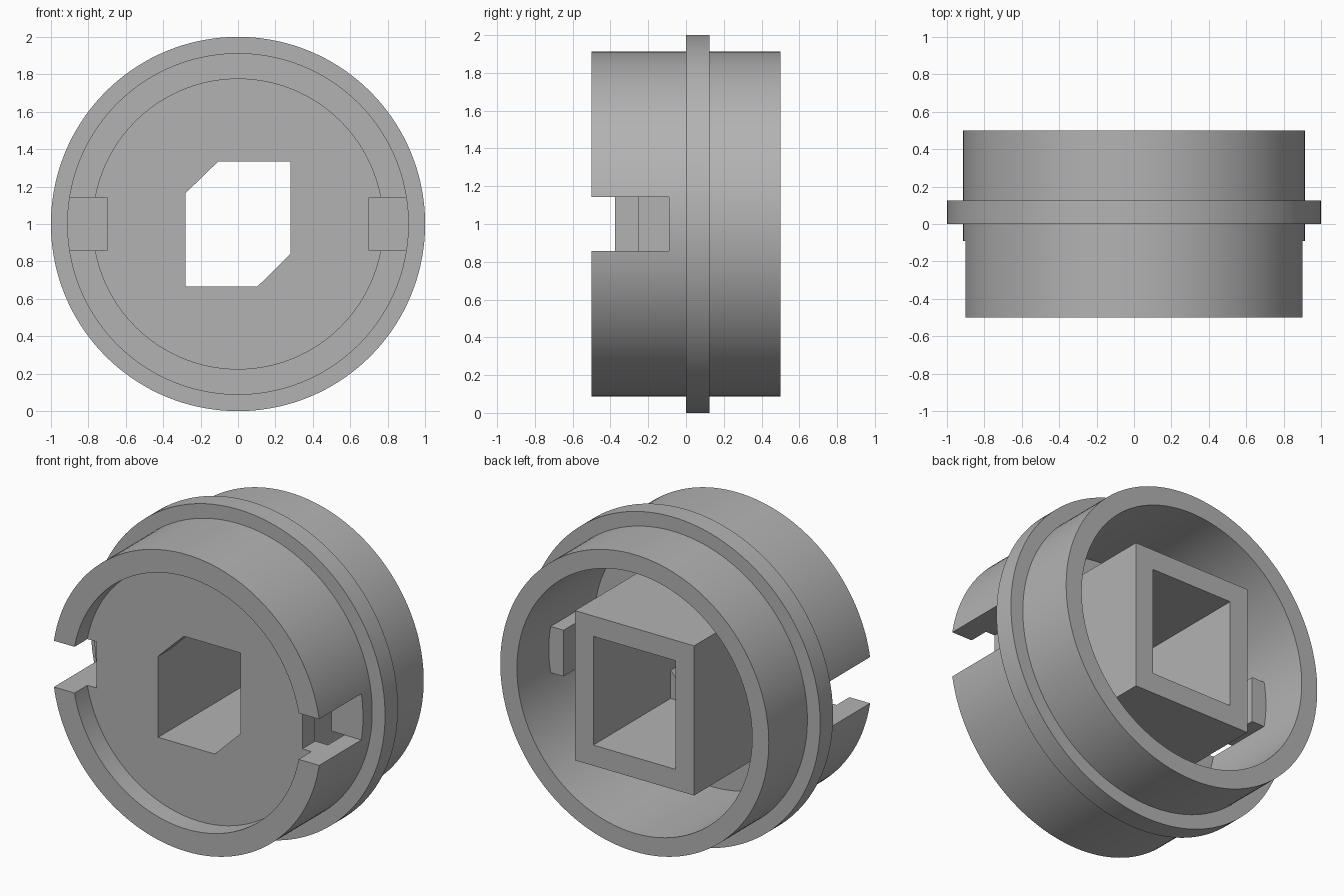
import bpy, bmesh, math
from mathutils import Matrix, Vector

if "Cube" in bpy.data.objects:
    bpy.data.objects.remove(bpy.data.objects["Cube"], do_unlink=True)

CENTRE_Z = 1.0
SLOT = 0.142          # half height of the side slots
SLOT_END = -0.09      # how far back the slots reach

grey = bpy.data.materials.new("plain grey")
grey.use_nodes = True
grey.diffuse_color = (0.45, 0.45, 0.45, 1)
grey.node_tree.nodes["Principled BSDF"].inputs["Base Color"].default_value = grey.diffuse_color


def finish(bm, name):
    bmesh.ops.recalc_face_normals(bm, faces=bm.faces)
    mesh = bpy.data.meshes.new(name)
    bm.to_mesh(mesh)
    bm.free()
    mesh.materials.append(grey)
    obj = bpy.data.objects.new(name, mesh)
    bpy.context.collection.objects.link(obj)
    return obj


def prism(name, outline, y0, y1):
    """Extrude an (x, z) outline, measured from the axis, along y."""
    bm = bmesh.new()
    face = bm.faces.new([bm.verts.new((x, y0, CENTRE_Z + z)) for x, z in outline])
    out = bmesh.ops.extrude_face_region(bm, geom=[face])
    moved = [g for g in out["geom"] if isinstance(g, bmesh.types.BMVert)]
    bmesh.ops.translate(bm, verts=moved, vec=(0, y1 - y0, 0))
    return finish(bm, name)


def rect(x0, x1, z0, z1):
    return [(x0, z0), (x1, z0), (x1, z1), (x0, z1)]


def lathe(name, profile, steps=144):
    """Revolve a closed (radius, y) profile around the y axis."""
    bm = bmesh.new()
    verts = [bm.verts.new((r, y, CENTRE_Z)) for r, y in profile]
    edges = [bm.edges.new((v, verts[i - 1])) for i, v in enumerate(verts)]
    bmesh.ops.spin(bm, geom=verts + edges, cent=(0, 0, CENTRE_Z), axis=(0, 1, 0),
                   angle=math.tau, steps=steps)
    bmesh.ops.remove_doubles(bm, verts=bm.verts, dist=1e-4)
    return finish(bm, name)


def cut(obj, cutter):
    mod = obj.modifiers.new("cut", "BOOLEAN")
    mod.operation = "DIFFERENCE"
    mod.solver = "EXACT"
    mod.object = cutter
    bpy.context.view_layer.objects.active = obj
    bpy.ops.object.modifier_apply(modifier=mod.name)
    bpy.data.objects.remove(cutter, do_unlink=True)


# Barrel with its flange, front lip and recessed front disc
barrel = lathe("barrel", [
    (0.2, -0.375), (0.775, -0.375), (0.775, -0.5), (0.913, -0.5),
    (0.913, 0), (1, 0), (1, 0.125), (0.913, 0.125),
    (0.913, 0.5), (0.8, 0.5), (0.8, -0.25), (0.2, -0.25)])

# Keyed opening: a rectangle with two opposite corners cut off
keyhole = [(-0.28, 0.165), (-0.105, 0.335), (0.28, 0.335),
           (0.28, -0.16), (0.105, -0.333), (-0.28, -0.333)]
cut(barrel, prism("keyhole_cutter", keyhole, -0.6, -0.1))

# Side slots in the barrel, with a stop lug behind each
for side, label in ((1, "left"), (-1, "right")):
    lo, hi = sorted((side * 0.7, side * 1.2))
    cut(barrel, prism("slot_cutter", rect(lo, hi, -SLOT, SLOT), -0.7, SLOT_END))
    lo, hi = sorted((side * 0.7, side * 0.81))
    prism(label + "_lug", rect(lo, hi, -SLOT, SLOT), SLOT_END, 0.19)

# Rectangular socket on the back of the disc
socket = prism("socket", rect(-0.405, 0.405, -0.46, 0.46), -0.25, 0.5)
cut(socket, prism("socket_cutter", rect(-0.28, 0.28, -0.333, 0.335), -0.6, 0.8))

# Smooth round walls, crisp edges
bpy.ops.object.select_all(action="DESELECT")
barrel.select_set(True)
bpy.context.view_layer.objects.active = barrel
bpy.ops.object.shade_smooth_by_angle(angle=math.radians(30))
